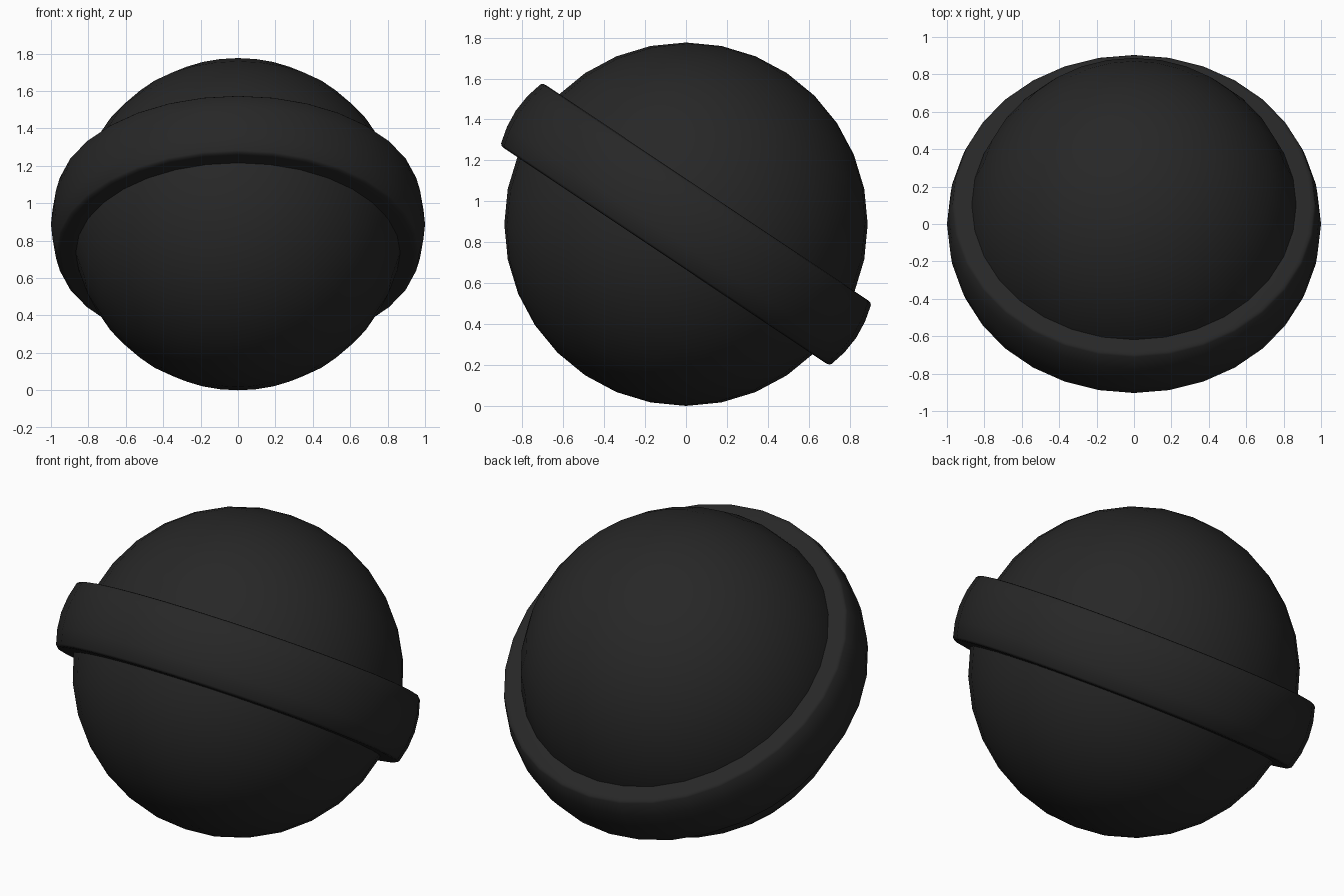
import bpy, bmesh, math
from mathutils import Matrix

if "Cube" in bpy.data.objects:
    bpy.data.objects.remove(bpy.data.objects["Cube"])

SEG = 32
R = 0.888
TILT = math.radians(-33.75)

black = bpy.data.materials.new("soft black")
black.diffuse_color = (0.02, 0.02, 0.02, 1)
black.use_nodes = True
black.node_tree.nodes["Principled BSDF"].inputs["Base Color"].default_value = black.diffuse_color


def finish(name, bm, angle):
    """Tilt the part, put it on the ground and shade it."""
    bmesh.ops.recalc_face_normals(bm, faces=bm.faces)
    bm.transform(Matrix.Translation((0, 0, R)) @ Matrix.Rotation(TILT, 4, 'X'))
    me = bpy.data.meshes.new(name)
    bm.to_mesh(me)
    bm.free()
    me.materials.append(black)
    ob = bpy.data.objects.new(name, me)
    bpy.context.collection.objects.link(ob)
    bpy.ops.object.select_all(action='DESELECT')
    ob.select_set(True)
    bpy.context.view_layer.objects.active = ob
    bpy.ops.object.shade_smooth_by_angle(angle=math.radians(angle))


# Ball
bm = bmesh.new()
bmesh.ops.create_uvsphere(bm, u_segments=SEG, v_segments=16, radius=R)
finish("ball", bm, 40)

# Belt ring: bulged outer face, softly rounded edges, flat sides (radius, height)
half = [(0.84, 0.185), (0.945, 0.185), (0.962, 0.182), (0.971, 0.173), (0.992, 0.09)]
profile = half + [(1.0, 0.0)] + [(r, -h) for r, h in reversed(half)]
bm = bmesh.new()
rings = []
for r, h in profile:
    rings.append([bm.verts.new((r * math.cos(2 * math.pi * i / SEG),
                                r * math.sin(2 * math.pi * i / SEG), h))
                  for i in range(SEG)])
for a, b in zip(rings, rings[1:] + rings[:1]):
    for i in range(SEG):
        j = (i + 1) % SEG
        bm.faces.new((a[i], a[j], b[j], b[i]))
finish("belt_ring", bm, 50)
